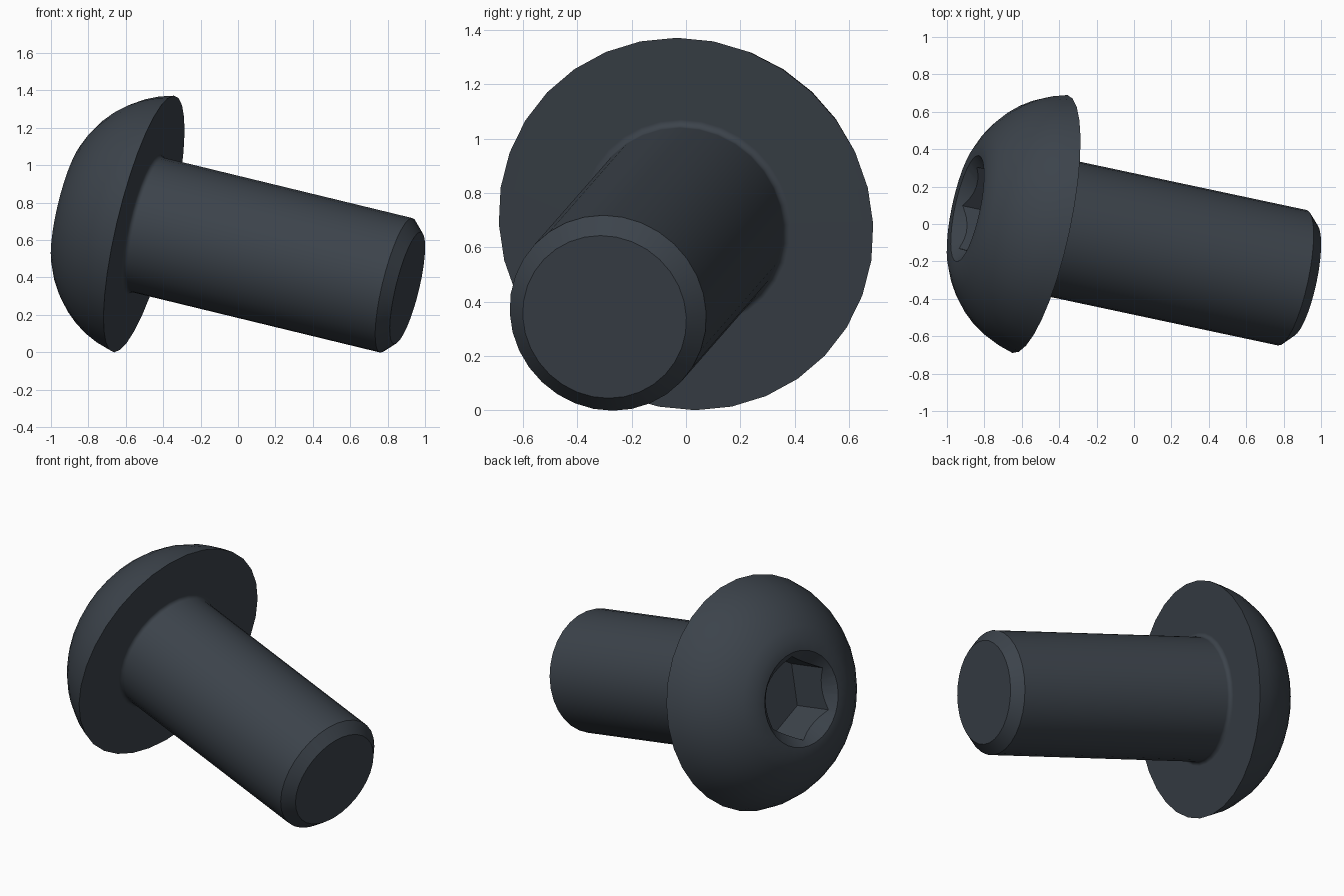
import bpy, bmesh
from math import sin, cos, radians, pi, hypot, asin, atan2
from mathutils import Vector, Matrix

cube = bpy.data.objects.get("Cube")
if cube:
    bpy.data.objects.remove(cube, do_unlink=True)

# Sizes, measured along the bolt axis from the underside of the head
HEAD_R, HEAD_H, TOP_R = 0.705, 0.408, 0.36
SHAFT_R, LENGTH, CHAMFER, FILLET = 0.37, 1.48, 0.062, 0.025
HEX_R, HEX_DEPTH, MOUTH_R = 0.257, 0.31, 0.29

steel = bpy.data.materials.new("dark_steel")
steel.use_nodes = True
steel.diffuse_color = (0.045, 0.056, 0.07, 1)
steel.node_tree.nodes["Principled BSDF"].inputs["Base Color"].default_value = steel.diffuse_color


def lathe(name, profile, steps, turn=0.0):
    """Spin an (r, z) profile, with both ends on the axis, into a closed solid."""
    bm = bmesh.new()
    verts = [bm.verts.new((r, 0, z)) for r, z in profile]
    edges = [bm.edges.new(pair) for pair in zip(verts, verts[1:])]
    bmesh.ops.spin(bm, geom=verts + edges, cent=(0, 0, 0), axis=(0, 0, 1),
                   angle=2 * pi, steps=steps)
    bmesh.ops.remove_doubles(bm, verts=bm.verts, dist=0.0005)
    bmesh.ops.recalc_face_normals(bm, faces=bm.faces)
    bm.transform(Matrix.Rotation(turn, 4, 'Z'))
    mesh = bpy.data.meshes.new(name)
    bm.to_mesh(mesh)
    bm.free()
    mesh.materials.append(steel)
    obj = bpy.data.objects.new(name, mesh)
    bpy.context.collection.objects.link(obj)
    return obj


def dome(start, end, sagitta, count):
    """Points on a bulging arc from start to end."""
    a, b = Vector(start), Vector(end)
    chord = b - a
    half = chord.length / 2
    radius = (half ** 2 + sagitta ** 2) / (2 * sagitta)
    outward = Vector((-chord.y, chord.x)).normalized()
    if outward.x < 0:
        outward = -outward
    centre = (a + b) / 2 + outward * (sagitta - radius)
    spread = asin(half / radius)
    along = chord.normalized()
    angles = [spread * (2 * i / count - 1) for i in range(count + 1)]
    return [tuple(centre + radius * (sin(t) * along + cos(t) * outward)) for t in angles]


# Bolt body: domed head, under-head fillet, shaft and chamfered tip
fillet = [(SHAFT_R + FILLET * (1 - sin(t)), FILLET * (1 - cos(t)))
          for t in (radians(22.5 * i) for i in range(5))]
profile = [(0, -HEAD_H)]
profile += dome((HEAD_R, 0), (TOP_R, -HEAD_H), 0.066, 7)[::-1]
profile += fillet
profile += [(SHAFT_R, LENGTH - CHAMFER), (SHAFT_R - CHAMFER, LENGTH), (0, LENGTH)]
bolt = lathe("button_head_bolt", profile, 32)

# Hex socket and its conical mouth
over = 0.05
floor = HEX_DEPTH - HEAD_H
hex_cutter = lathe("hex_socket_cutter",
                   [(0, -HEAD_H - over), (HEX_R, -HEAD_H - over), (HEX_R, floor), (0, floor)],
                   6, radians(2))
mouth_depth = 0.1
mouth_cutter = lathe("socket_mouth_cutter",
                     [(0, -HEAD_H - over), (MOUTH_R + over, -HEAD_H - over),
                      (MOUTH_R - mouth_depth, mouth_depth - HEAD_H),
                      (0, mouth_depth - HEAD_H)], 32)

bpy.ops.object.select_all(action='DESELECT')
bpy.context.view_layer.objects.active = bolt
bolt.select_set(True)
for cutter in (hex_cutter, mouth_cutter):
    cut = bolt.modifiers.new(cutter.name, 'BOOLEAN')
    cut.operation, cut.solver, cut.object = 'DIFFERENCE', 'EXACT', cutter
    bpy.ops.object.modifier_apply(modifier=cut.name)
    bpy.data.objects.remove(cutter, do_unlink=True)

# Tilt the bolt so it rests on its head rim and tip
axis = Vector((1, -0.213, -0.243)).normalized()
down = Vector((0, 0, -1))
down = (down - axis * down.dot(axis)).normalized()
side = axis.cross(down)
pose = Matrix((down, side, axis)).transposed().to_4x4()
pose.translation = (-0.5025, 0, 0.686)
bolt.data.transform(pose)

# Smooth round surfaces, crisp rims
bpy.ops.object.shade_smooth_by_angle(angle=radians(30))
normals = bolt.modifiers.new("even_shading", 'WEIGHTED_NORMAL')
normals.keep_sharp = True
